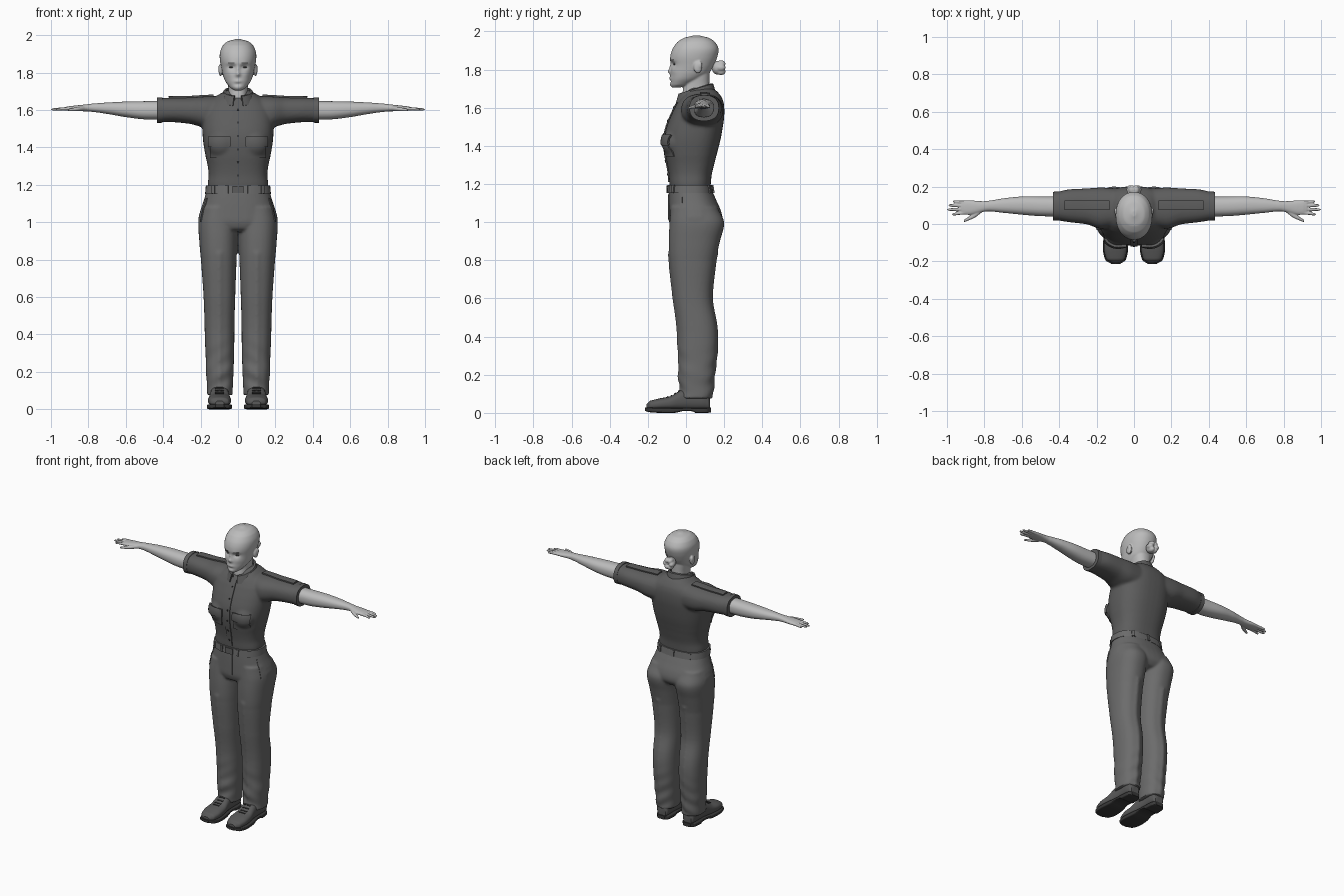
import bpy, bmesh, math
from math import sin, cos, pi, exp
from mathutils import Vector, Matrix

cube = bpy.data.objects.get("Cube")
if cube:
    bpy.data.objects.remove(cube)


def material(name, v):
    m = bpy.data.materials.new(name)
    m.use_nodes = True
    m.diffuse_color = (v, v, v, 1)
    m.node_tree.nodes["Principled BSDF"].inputs["Base Color"].default_value = (v, v, v, 1)
    return m


SKIN = material("pale grey skin", 0.50)
SHIRT = material("dark grey shirt", 0.11)
PANTS = material("mid grey trousers", 0.15)
LEATHER = material("dark grey leather", 0.10)
DARK = material("near black trim", 0.04)


def loft(bm, rows, axis='z', power=2.3, seg=40, steps=6):
    """Skin rounded cross-sections (t, a0, a1, b0, b1) placed along an axis."""
    dense = []
    for i in range(len(rows) - 1):
        p = [rows[max(i - 1, 0)], rows[i], rows[i + 1], rows[min(i + 2, len(rows) - 1)]]
        for s in range(steps):
            u = s / steps
            dense.append([b + u * (d - b) if k == 0 else
                          b + 0.5 * u * (d - a + u * (2 * a - 5 * b + 4 * d - e + u * (3 * (b - d) + e - a)))
                          for k, (a, b, d, e) in enumerate(zip(*p))])
    dense.append(rows[-1])
    rings = []
    for t, a0, a1, b0, b1 in dense:
        ring = []
        for j in range(seg):
            c, s = cos(2 * pi * j / seg), sin(2 * pi * j / seg)
            a = (a0 + a1) / 2 + (a1 - a0) / 2 * math.copysign(abs(c) ** (2 / power), c)
            b = (b0 + b1) / 2 + (b1 - b0) / 2 * math.copysign(abs(s) ** (2 / power), s)
            ring.append(bm.verts.new({'z': (a, b, t), 'x': (t, a, b), 'y': (b, t, a)}[axis]))
        rings.append(ring)
    for r, q in zip(rings, rings[1:]):
        for j in range(seg):
            k = (j + 1) % seg
            bm.faces.new((r[j], r[k], q[k], q[j]))
    bm.faces.new(rings[0][::-1])
    bm.faces.new(rings[-1])


def body(rows):
    """Sections symmetric in x: (z, half width, front y, back y)."""
    return [(z, -w, w, f, b) for z, w, f, b in rows]


def ball(bm, centre, size):
    m = Matrix.Translation(centre) @ Matrix.Diagonal((*size, 1))
    bmesh.ops.create_uvsphere(bm, u_segments=24, v_segments=16, radius=1, matrix=m)


def mirror(bm):
    bm2 = bmesh.ops.duplicate(bm, geom=bm.verts[:] + bm.edges[:] + bm.faces[:])["geom"]
    for v in bm2:
        if isinstance(v, bmesh.types.BMVert):
            v.co.x = -v.co.x


def finish(bm, name, mat, voxel=0, smooth=4, thick=0):
    """Make the object; optionally fuse overlapping pieces or thicken a sheet."""
    bmesh.ops.recalc_face_normals(bm, faces=bm.faces)
    me = bpy.data.meshes.new(name)
    bm.to_mesh(me)
    bm.free()
    ob = bpy.data.objects.new(name, me)
    bpy.context.collection.objects.link(ob)
    if voxel:
        r = ob.modifiers.new("fuse", 'REMESH')
        r.mode, r.voxel_size = 'VOXEL', voxel
        s = ob.modifiers.new("soften", 'SMOOTH')
        s.factor, s.iterations = 0.5, smooth
    if thick:
        s = ob.modifiers.new("thickness", 'SOLIDIFY')
        s.thickness, s.offset = thick, 0
    dg = bpy.context.evaluated_depsgraph_get()
    ob.data = bpy.data.meshes.new_from_object(ob.evaluated_get(dg))
    ob.modifiers.clear()
    ob.data.materials.clear()
    ob.data.materials.append(mat)
    for p in ob.data.polygons:
        p.use_smooth = True
        p.material_index = 0
    ob.data.set_sharp_from_angle(angle=math.radians(40))
    bpy.context.view_layer.update()
    return ob


def patch(name, target, axis, sign, u, v, mat, thick=0.01, n=10):
    """Cloth plate laid on a target by casting a grid onto it along an axis."""
    bm = bmesh.new()
    k = "xyz".index(axis)
    grid = {}
    for i in range(n + 1):
        for j in range(n + 1):
            o = [u[0] + (u[1] - u[0]) * i / n, v[0] + (v[1] - v[0]) * j / n]
            o.insert(k, sign * 3)
            d = Vector((0, 0, 0))
            d[k] = -sign
            hit, co, _, _ = target.ray_cast(Vector(o), d)
            if hit:
                grid[i, j] = bm.verts.new(co)
    for i in range(n):
        for j in range(n):
            q = [(i, j), (i + 1, j), (i + 1, j + 1), (i, j + 1)]
            if all(c in grid for c in q):
                bm.faces.new([grid[c] for c in q])
    finish(bm, name, mat, thick=thick)


# Head: skull loft with sculpted face, neck, ears and bun
bm = bmesh.new()
loft(bm, body([(1.705, .022, -.072, -.03), (1.72, .043, -.08, .02), (1.75, .066, -.082, .08),
               (1.78, .079, -.081, .12), (1.82, .088, -.078, .145), (1.87, .097, -.082, .165),
               (1.91, .096, -.070, .17), (1.945, .081, -.045, .152), (1.967, .056, -.01, .12),
               (1.98, .012, .04, .07)]), power=2.15, seg=128, steps=8)
for v in bm.verts:
    x, z = abs(v.co.x), v.co.z
    w = min(max(-v.co.y / .04, 0), 1)
    for bx, bz, rx, rz, d in ((.034, 1.83, .02, .013, .012), (.03, 1.85, .03, .01, -.004),
                              (.047, 1.795, .02, .02, -.004), (0, 1.79, .014, .011, -.013),
                              (0, 1.81, .009, .025, -.009), (0, 1.754, .023, .008, -.006),
                              (0, 1.738, .02, .006, .004), (0, 1.718, .02, .012, -.005)):
        v.co.y += w * d * exp(-((x - bx) / rx) ** 2 - ((z - bz) / rz) ** 2)
loft(bm, body([(1.58, .06, 0, .13), (1.66, .052, -.018, .125), (1.72, .052, -.012, .122),
               (1.79, .06, 0, .125)]))
for s in (-1, 1):
    ball(bm, (s * .093, .062, 1.812), (.011, .022, .032))
    ball(bm, (s * .097, .072, 1.822), (.009, .014, .021))
head = finish(bm, "head", SKIN, voxel=.005, smooth=3)

bm = bmesh.new()
ball(bm, (0, .165, 1.81), (.034, .03, .036))
for i in range(6):
    a = i * pi / 3
    ball(bm, (.022 * cos(a), .183, 1.81 + .024 * sin(a)), (.018, .025, .018))
finish(bm, "hair_bun", SKIN, voxel=.005, smooth=2)

for side, s in (("left", 1), ("right", -1)):
    bm = bmesh.new()
    ball(bm, (s * .034, -.056, 1.829), (.014, .0105, .006))
    finish(bm, side + "_eye", LEATHER)
    patch(side + "_eyebrow", head, 'y', -1, sorted((s * .018, s * .052)), (1.849, 1.853), LEATHER, .003)

# Shirt: torso, bust and sleeves fused together
bm = bmesh.new()
loft(bm, [(.08, -.01, .19, 1.50, 1.675), (.18, -.025, .195, 1.505, 1.672), (.25, -.002, .19, 1.525, 1.667),
          (.35, .01, .185, 1.535, 1.666), (.432, .022, .168, 1.535, 1.662)], 'x', 2.4)
ball(bm, (.085, -.052, 1.42), (.078, .07, .075))
mirror(bm)
loft(bm, body([(1.16, .158, -.08, .125), (1.2, .162, -.087, .13), (1.25, .157, -.09, .135),
               (1.30, .162, -.098, .147), (1.35, .173, -.108, .16), (1.42, .185, -.115, .178),
               (1.48, .19, -.108, .19), (1.55, .19, -.083, .2), (1.61, .18, -.055, .2),
               (1.65, .15, -.03, .19), (1.685, .10, -.0, .165), (1.705, .065, .02, .135)]), power=2.5)
shirt = finish(bm, "shirt", SHIRT, voxel=.009, smooth=4)

# Collar: folded strip, open at the throat
bm = bmesh.new()
rows, n = [], 40
for rx, ry, drop in ((.062, .078, .04), (.066, .084, 0), (.075, .09, .002), (.098, .104, .05)):
    row = []
    for i in range(n + 1):
        a = .28 + (2 * pi - .56) * i / n
        f = (1 - cos(a)) / 2
        row.append(bm.verts.new((rx * sin(a), .05 - ry * cos(a), 1.672 + .053 * f - drop)))
    rows.append(row)
for r, q in zip(rows, rows[1:]):
    for i in range(n):
        bm.faces.new((r[i], r[i + 1], q[i + 1], q[i]))
finish(bm, "collar", SHIRT, thick=.008)

# Shirt details
patch("button_placket", shirt, 'y', -1, (-.018, .018), (1.21, 1.65), SHIRT, .012, 24)
for i in range(6):
    z = 1.25 + i * .07
    patch("button", shirt, 'y', -1, (-.005, .005), (z - .005, z + .005), DARK, .018, 2)
for side, s in (("left", 1), ("right", -1)):
    patch(side + "_breast_pocket", shirt, 'y', -1, sorted((s * .045, s * .145)), (1.345, 1.44), SHIRT, .014)
    patch(side + "_pocket_flap", shirt, 'y', -1, sorted((s * .04, s * .15)), (1.405, 1.455), SHIRT, .026)
    patch(side + "_shoulder_strap", shirt, 'z', 1, sorted((s * .13, s * .37)), (.075, .125), SHIRT, .018)
    bm = bmesh.new()
    loft(bm, [(s * .405, .018, .174, 1.532, 1.667), (s * .433, .018, .172, 1.531, 1.666)], 'x', 2.4, steps=1)
    finish(bm, side + "_sleeve_cuff", SHIRT)

# Trousers: hips and legs fused, with a pressed crease and ankle folds
bm = bmesh.new()
loft(bm, [(1.08, .0, .195, -.08, .165), (1.0, .0, .212, -.086, .2), (.9, .004, .207, -.09, .178),
          (.8, .008, .198, -.086, .155), (.6, .015, .184, -.065, .136), (.45, .019, .179, -.045, .16),
          (.35, .02, .176, -.04, .163), (.26, .022, .172, -.034, .155), (.2, .024, .172, -.037, .147),
          (.14, .027, .166, -.03, .142), (.075, .029, .165, -.035, .136)], seg=64)
for v in bm.verts:
    x, y, z = v.co
    side = -1 if y < .06 else 1
    if z < .85:
        v.co.y += side * .007 * exp(-((x - .1) / .014) ** 2)
    if z < .4:
        v.co.y += .005 * (1 - z / .4) * sin(z * 70 + x * 45)
mirror(bm)
loft(bm, body([(1.185, .166, -.088, .131), (1.12, .182, -.09, .157), (1.05, .205, -.09, .186),
               (1.0, .21, -.088, .19), (.965, .17, -.075, .165), (.95, .1, -.05, .12)]), power=2.4)
trousers = finish(bm, "trousers", PANTS, voxel=.008, smooth=3)
patch("trouser_fly", trousers, 'y', -1, (-.004, .02), (1.01, 1.15), PANTS, .008)
for side, s in (("left", 1), ("right", -1)):
    patch(side + "_pocket_edge", trousers, 'x', s, (-.03, -.018), (1.0, 1.13), PANTS, .008)

# Belt, loops and buckle
bm = bmesh.new()
loft(bm, body([(1.152, .176, -.096, .143), (1.196, .172, -.093, .137)]), power=2.45, steps=1)
belt = finish(bm, "belt", PANTS)
for s, xs in ((-1, (-.13, -.06, .06, .13)), (1, (-.11, 0, .11))):
    for x in xs:
        patch("belt_loop", belt, 'y', s, (x - .008, x + .008), (1.153, 1.195), PANTS, .014, 3)
patch("belt_buckle", belt, 'y', -1, (-.028, .028), (1.155, 1.193), LEATHER, .016, 4)

for side, s in (("left", 1), ("right", -1)):
    # Bare arm and hand
    bm = bmesh.new()
    loft(bm, [(.36, .04, .145, 1.55, 1.648), (.5, .042, .147, 1.55, 1.647), (.6, .05, .147, 1.562, 1.645),
              (.7, .06, .137, 1.579, 1.640), (.78, .068, .124, 1.59, 1.634), (.82, .062, .122, 1.593, 1.629),
              (.87, .05, .126, 1.594, 1.624), (.905, .05, .126, 1.596, 1.62), (.925, .06, .118, 1.60, 1.616)],
         'x')
    for y0, y1, tip in ((.061, .052, .972), (.079, .077, .997), (.098, .1, .992), (.115, .12, .967)):
        ym = (y0 + y1) / 2
        loft(bm, [(.88, y0 - .009, y0 + .009, 1.598, 1.618), (.94, ym - .0085, ym + .0085, 1.598, 1.614),
                  (tip - .008, y1 - .007, y1 + .007, 1.597, 1.610), (tip + .003, y1 - .003, y1 + .003, 1.601, 1.606)],
             'x', 2, 16)
    loft(bm, [(.81, .063, .09, 1.597, 1.622), (.85, .034, .064, 1.594, 1.617), (.885, .019, .039, 1.593, 1.611),
              (.91, .010, .024, 1.594, 1.606)], 'x', 2, 16)
    bmesh.ops.scale(bm, vec=(s, 1, 1), verts=bm.verts)
    finish(bm, side + "_arm", SKIN, voxel=.004, smooth=2)

    # Shoe upper, sole and laces
    bm = bmesh.new()
    loft(bm, [(-.208, .015, .045, .075, .12), (-.19, .015, .063, .05, .147), (-.14, .015, .076, .038, .16),
              (-.08, .015, .088, .04, .157), (-.03, .015, .118, .047, .15), (.03, .015, .14, .052, .146),
              (.09, .015, .14, .052, .146), (.118, .015, .11, .058, .138), (.126, .015, .08, .068, .128)],
         'y', 2.5)
    bmesh.ops.scale(bm, vec=(s, 1, 1), verts=bm.verts)
    upper = finish(bm, side + "_shoe", LEATHER)
    bm = bmesh.new()
    loft(bm, [(-.215, .01, .028, .075, .12), (-.195, .004, .028, .045, .152), (-.14, .0, .027, .032, .166),
              (-.06, .0, .027, .038, .162), (-.01, .01, .027, .046, .153), (.035, .008, .027, .047, .151),
              (.05, .0, .027, .047, .151), (.11, .0, .027, .052, .145), (.132, .002, .027, .07, .126)],
         'y', 6)
    bmesh.ops.scale(bm, vec=(s, 1, 1), verts=bm.verts)
    finish(bm, side + "_sole", DARK)
    for i in range(4):
        y = -.10 + i * .02
        patch(side + "_lace", upper, 'z', 1, sorted((s * .075, s * .122)), (y, y + .007), DARK, .008, 4)
